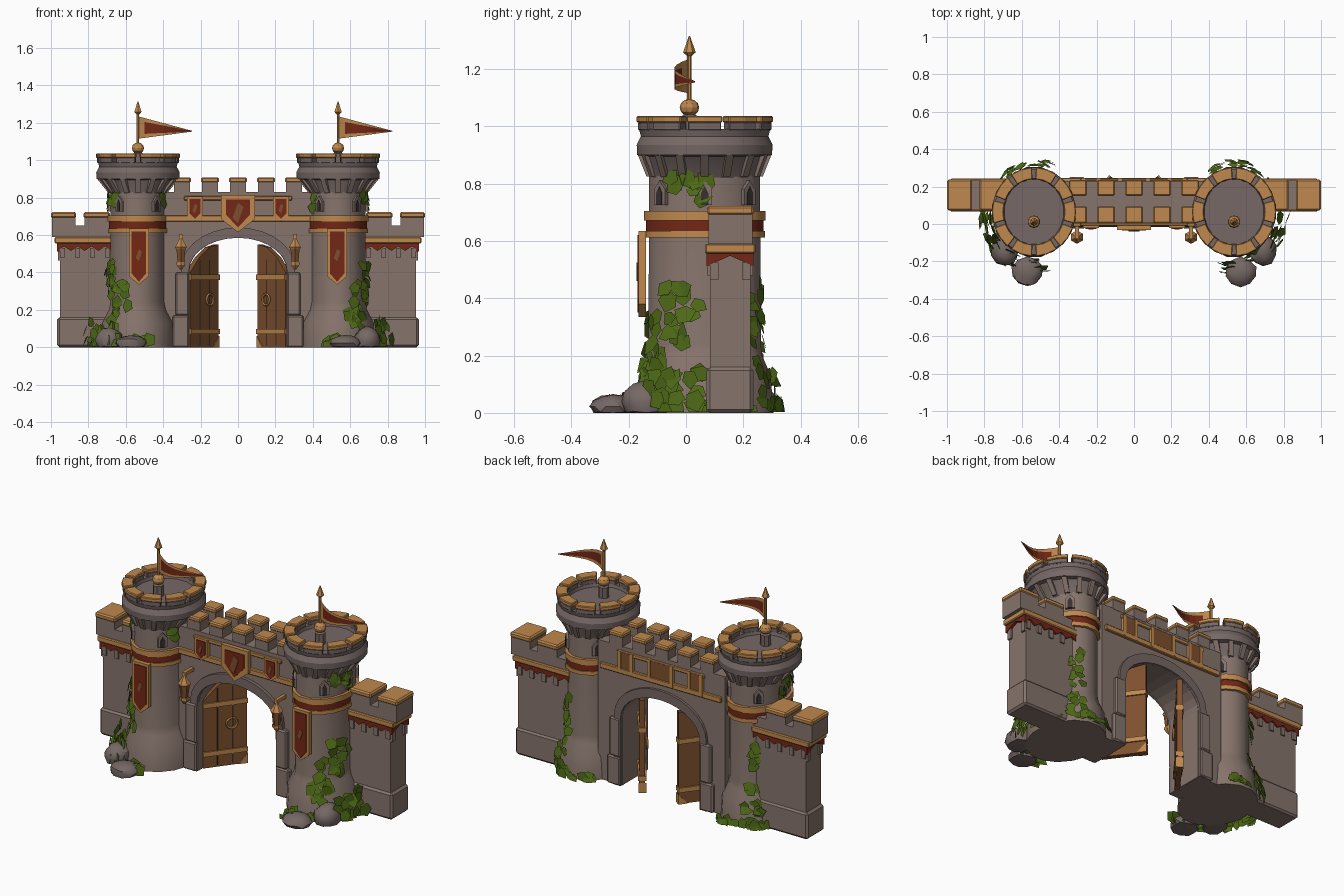
import bpy, bmesh, random
from math import sin, cos, pi, radians, sqrt
from mathutils import Vector

random.seed(7)
if "Cube" in bpy.data.objects:
    bpy.data.objects.remove(bpy.data.objects["Cube"])


def material(name, r, g, b):
    m = bpy.data.materials.new(name)
    m.use_nodes = True
    m.diffuse_color = (r, g, b, 1)
    m.node_tree.nodes["Principled BSDF"].inputs["Base Color"].default_value = (r, g, b, 1)
    return m


STONE = material("warm stone", .24, .175, .15)
DARK = material("grey stone", .18, .14, .13)
TAN = material("golden trim", .52, .25, .075)
RED = material("dark red cloth", .17, .02, .008)
WOOD = material("door wood", .21, .08, .027)
GREEN = material("ivy green", .075, .14, .008)
SHADE = material("window dark", .04, .03, .03)


def finish(name, bm, mats, angle=0, bevel=0):
    bmesh.ops.recalc_face_normals(bm, faces=bm.faces)
    mesh = bpy.data.meshes.new(name)
    bm.to_mesh(mesh)
    bm.free()
    ob = bpy.data.objects.new(name, mesh)
    bpy.context.collection.objects.link(ob)
    for m in mats if isinstance(mats, list) else [mats]:
        mesh.materials.append(m)
    if bevel:
        mod = ob.modifiers.new("worn edges", "BEVEL")
        mod.width, mod.segments = bevel, 1
    if angle:
        bpy.ops.object.select_all(action="DESELECT")
        ob.select_set(True)
        bpy.context.view_layer.objects.active = ob
        bpy.ops.object.shade_smooth_by_angle(angle=radians(angle))
    return ob


def prism(name, pts, vec, mat, bevel=0):
    """Extrude a flat outline of 3D points along vec."""
    bm = bmesh.new()
    a = [bm.verts.new(p) for p in pts]
    b = [bm.verts.new(Vector(p) + Vector(vec)) for p in pts]
    bm.faces.new(a)
    bm.faces.new(b)
    for i in range(len(a)):
        j = (i + 1) % len(a)
        bm.faces.new((a[i], a[j], b[j], b[i]))
    return finish(name, bm, mat, bevel=bevel)


def box(name, x, y, z, mat, bevel=0):
    pts = [(x[0], y[0], z[0]), (x[1], y[0], z[0]), (x[1], y[1], z[0]), (x[0], y[1], z[0])]
    return prism(name, pts, (0, 0, z[1] - z[0]), mat, bevel)


def lathe(name, centre, profile, n, mat, angle=30):
    """Stack elliptical rings given as (rx, ry, z)."""
    bm = bmesh.new()
    rings = [[bm.verts.new((centre[0] + rx * cos(2 * pi * (i + .5) / n),
                            centre[1] + ry * sin(2 * pi * (i + .5) / n), z))
              for i in range(n)] for rx, ry, z in profile]
    for lo, hi in zip(rings, rings[1:]):
        for i in range(n):
            j = (i + 1) % n
            bm.faces.new((lo[i], lo[j], hi[j], hi[i]))
    bm.faces.new(rings[0])
    bm.faces.new(rings[-1])
    return finish(name, bm, mat, angle)


def banner(name, x, y, z, w, h, cut):
    """Pointed cloth with a trim border, red field and small emblem."""
    def outline(f, yy):
        top, low = z - (1 - f) * w, z - h + (1 - f) * w
        return [(x - w * f, yy, top), (x + w * f, yy, top), (x + w * f, yy, low + cut),
                (x, yy, low), (x - w * f, yy, low + cut)]
    prism(name + "_border", outline(1, y), (0, .025, 0), TAN)
    prism(name + "_field", outline(.72, y - .004), (0, .006, 0), RED)
    m, e = z - h * .47, w * .32
    prism(name + "_emblem", [(x - e, y - .007, m - e), (x, y - .007, m - 2 * e), (x + e, y - .007, m + e),
                             (x, y - .007, m + 1.8 * e)], (0, .005, 0), WOOD)


CY = .065


def ring_point(cx, s, a, rx, ry, z):
    return Vector((cx + s * rx * cos(radians(a)), CY + ry * sin(radians(a)), z))


def ivy(name, cx, s):
    """Scatter leaf plates: (angle range, height range, outward range, count, size)."""
    patches = [((-70, -38), (.1, .34), (.006, .02), 16, .04), ((-40, -5), (.24, .45), (.006, .025), 16, .038),
               ((-105, 15), (0, .05), (.01, .09), 34, .04), ((-40, 0), (.02, .14), (.02, .09), 18, .04),
               ((-40, 8), (.74, .82), (.004, .012), 9, .04), ((48, 72), (.03, .47), (.006, .02), 20, .036),
               ((30, 125), (0, .04), (.005, .04), 20, .035), ((205, 225), (.74, .82), (.004, .01), 4, .035)]
    bm = bmesh.new()
    for ar, zr, out, count, size in patches:
        for _ in range(count):
            a, z, o = random.uniform(*ar), random.uniform(*zr), random.uniform(*out)
            t = min(max((z - .1) / .1, 0), 1)
            p = ring_point(cx, s, a, .2 - .05 * t + o, .245 - .045 * t + o, z)
            n = Vector((s * cos(radians(a)), sin(radians(a)), random.uniform(-.1, .5)))
            n += Vector((random.uniform(-.3, .3), random.uniform(-.3, .3), 0))
            u = n.cross(Vector((0, 0, 1))).normalized()
            v = u.cross(n).normalized()
            w = random.uniform(0, 6)
            leaf = []
            for k in range(5):
                r = size * random.uniform(.6, 1.15)
                q = p + u * r * cos(w + k * 1.257) + v * r * sin(w + k * 1.257)
                q.z = max(q.z, .003)
                leaf.append(bm.verts.new(q))
            bm.faces.new(leaf)
    finish(name, bm, GREEN)


def rock(name, x, y, sx, sy, h):
    bm = bmesh.new()
    bmesh.ops.create_icosphere(bm, subdivisions=2, radius=1)
    for v in bm.verts:
        k = random.uniform(.92, 1.06)
        v.co = (x + v.co.x * sx * k, y + v.co.y * sy * k, max(0, h * (.35 + .65 * v.co.z * k)))
    finish(name, bm, DARK, 35)


def flag(name, x, y):
    bm = bmesh.new()
    cols = 8
    grid = []
    for i in range(cols + 1):
        t = i / cols
        half = .058 * (1 - t) + .002
        mid = 1.175 - .02 * t
        grid.append([bm.verts.new((x + .29 * t, y - .06 * sin(t * pi * 1.15) * (1 - .3 * t), mid + half * f))
                     for f in (-1, -.6, .6, 1)])
    for i in range(cols):
        for j in range(3):
            f = bm.faces.new((grid[i][j], grid[i + 1][j], grid[i + 1][j + 1], grid[i][j + 1]))
            f.material_index = int(j == 1 and i > 0)
    finish(name, bm, [TAN, RED])


def tower(side, s):
    cx = .535 * s
    c = (cx, CY)
    lathe(side + "_tower_body", c, [(.2, .245, 0), (.195, .235, .13), (.158, .205, .2), (.15, .2, .24),
                                    (.148, .197, .84)], 16, STONE)
    for part, z0, z1, g, m in (("lower_trim", .612, .634, .014, TAN), ("red_band", .634, .672, .009, RED),
                               ("upper_trim", .672, .705, .016, TAN)):
        lathe(side + "_tower_" + part, c, [(.15 + g, .2 + g, z0), (.15 + g, .2 + g, z1)], 16, m)
    # crown with corbels, floor and capped merlons
    lathe(side + "_crown", c, [(.148, .195, .82), (.17, .205, .86), (.2, .215, .895), (.224, .238, .9), (.226, .24, .935),
                               (.21, .225, .965), (.216, .232, .99), (.165, .18, .99), (.16, .175, .972)], 20, DARK, 25)
    for i in range(16):
        a = i * 22.5
        t = Vector((-sin(radians(a)) * s, cos(radians(a)), 0)) * .014
        q = [ring_point(cx, s, a, r, r + d, z) - t for r, d, z in
             ((.145, .045, .825), (.158, .045, .825), (.218, .015, .9), (.145, .045, .9))]
        prism(side + "_corbel", q, t * 2, STONE)
    for i in range(10):
        a = i * 36
        for part, g, z0, z1, m in (("merlon", 0, .985, 1.015, DARK), ("merlon_cap", .005, 1.013, 1.036, TAN)):
            w = 14.5 + g * 150
            arc = [a - w, a, a + w]
            q = [ring_point(cx, s, k, .22 + g, .234 + g, z0) for k in arc]
            q += [ring_point(cx, s, k, .168 - g, .18 - g, z0) for k in reversed(arc)]
            prism(side + "_" + part, q, (0, 0, z1 - z0), m, .004)
    # arched slit windows
    for a in (-50, -130, 50, 130, 0):
        p = ring_point(cx, s, a, .143, .192, .725)
        n = Vector((s * cos(radians(a)) / .15, sin(radians(a)) / .2, 0)).normalized()
        t = Vector((-n.y, n.x, 0))
        for part, w, h, d, m in (("frame", .026, .085, .016, STONE), ("slit", .013, .065, .019, SHADE)):
            q = [p + t * w * k + Vector((0, 0, h * f)) for k, f in ((-1, 0), (1, 0), (1, .65), (0, 1), (-1, .65))]
            prism(side + "_window_" + part, q, n * d, m)
    # finial and flag
    lathe(side + "_finial", (cx, .012), [(.03, .03, .97), (.03, .03, 1.035), (.02, .02, 1.042)], 8, DARK)
    lathe(side + "_ball", (cx, .012), [(.033 * sin(k * pi / 6) + .001, .033 * sin(k * pi / 6) + .001,
                                       1.065 - .03 * cos(k * pi / 6)) for k in range(7)], 10, TAN)
    lathe(side + "_flagpole", (cx, .012), [(.008, .008, 1.09), (.008, .008, 1.245), (.022, .022, 1.258),
                                           (.002, .002, 1.315)], 6, TAN)
    flag(side + "_flag", cx, .012)
    banner(side + "_tower_banner", .53 * s, -.165, .635, .054, .3, .045)
    ivy(side + "_ivy", cx, s)
    rock(side + "_large_rock", .69 * s, -.14, .075, .085, .11)
    rock(side + "_small_rock", .57 * s, -.255, .085, .08, .065)


def side_wall(side, s):
    def sx(a, b):
        return sorted((a * s, b * s))
    box(side + "_wall", sx(.6, .952), (.083, .225), (0, .6), STONE)
    pts = [(x * s, y, 0) for x, y in ((.6, .072), (.967, .072), (.967, .235), (.6, .235))]
    box(side + "_wall_plinth", sx(.6, .967), (.072, .235), (0, .16), STONE, .012)
    box(side + "_wall_trim", sx(.6, .98), (.066, .242), (.556, .59), TAN, .005)
    box(side + "_wall_parapet", sx(.6, .995), (.078, .232), (.59, .65), STONE)
    for a, b in ((.87, .995), (.69, .82)):
        box(side + "_wall_merlon", sx(a, b), (.078, .232), (.645, .695), STONE)
        box(side + "_wall_merlon_cap", sx(a - .005, b + .005), (.073, .237), (.69, .722), TAN, .008)
    # zigzag cloth and brackets under the trim
    for y, d in ((.072, .012), (.236, -.012)):
        q = [(.6 * s, y, .56), (.967 * s, y, .56)]
        q += [((.967 - .0367 * k) * s, y, .515 + .025 * (k % 2)) for k in range(11)]
        prism(side + "_wall_fringe", q, (0, d, 0), RED)
        for k in range(4):
            x = .94 - .08 * k
            box(side + "_wall_bracket", sx(x - .015, x + .012), sorted((y + d * .2, y + d)), (.48, .53), STONE)
    q = [(.967 * s, y, z) for y, z in ((.072, .56), (.236, .56), (.236, .512), (.154, .548), (.072, .512))]
    prism(side + "_wall_end_fringe", q, (-.016 * s, 0, 0), RED)
    for y in (.083, .195):
        box(side + "_wall_end_bracket", sx(.94, .963), (y, y + .03), (.465, .525), STONE)


def arch(hw, spring, rise, y, n=14):
    pts = [(hw * cos(pi * k / n), y, spring + rise * sin(pi * k / n)) for k in range(n + 1)]
    return [(hw, y, 0)] + pts + [(-hw, y, 0)]


def gate_half(side, s):
    # door leaf swung inward, with straps and ring handle
    hinge, along, out = Vector((.255 * s, .035, 0)), Vector((-.6 * s, .8, 0)), Vector((-.8 * s, -.6, 0))

    def at(d, z, n=0):
        return hinge + along * d + out * n + Vector((0, 0, z))
    prism(side + "_door", [at(d, z) for d, z in ((0, 0), (.25, 0), (.25, .55), (.17, .535), (.08, .48), (0, .4))],
          out * -.03, WOOD)
    for z in (.07, .36):
        prism(side + "_door_strap", [at(0, z, .008), at(.252, z, .008), at(.252, z + .028, .008), at(0, z + .028, .008)],
              out * -.046, TAN)
    for d in (.08, .165):
        prism(side + "_door_seam", [at(d, .01, .002), at(d + .006, .01, .002), at(d + .006, .47, .002), at(d, .47, .002)],
              out * -.004, SHADE)
    prism(side + "_door_foot", [at(.2, 0, .006), at(.254, 0, .006), at(.254, .06, .006)], out * -.042, TAN)
    bpy.ops.mesh.primitive_torus_add(major_segments=12, minor_segments=5, major_radius=.03, minor_radius=.007,
                                     location=at(.16, .255, .012), rotation=(pi / 2, 0, s * radians(-53)))
    bpy.context.object.name = side + "_door_ring"
    bpy.context.object.data.materials.append(TAN)
    # jamb blocks and lantern
    for x, z0, z1 in ((.35, 0, .17), (.335, .17, .4)):
        box(side + "_jamb", sorted((.262 * s, x * s)), (-.025, .25), (z0, z1), STONE, .008)
    box(side + "_lantern_bracket", sorted((.295 * s, .315 * s)), (-.08, .01), (.585, .605), TAN)
    lathe(side + "_lantern", (.305 * s, -.07), [(.006, .006, .6), (.012, .012, .575), (.036, .036, .535),
                                               (.03, .03, .525)], 6, TAN, 0)
    lathe(side + "_lantern_glass", (.305 * s, -.07), [(.028, .028, .527), (.02, .02, .45)], 6, WOOD, 0)
    lathe(side + "_lantern_base", (.305 * s, -.07), [(.026, .026, .455), (.026, .026, .44), (.006, .006, .415)], 6, TAN, 0)
    banner(side + "_gate_banner", .23 * s, -.022, .805, .042, .13, .03)


# gate wall with arched opening, arch ring and trim on both faces
prism("gate_wall", [(-.42, .005, 0), (-.42, .005, .83), (.42, .005, .83), (.42, .005, 0)] + arch(.26, .41, .175, .005),
      (0, .225, 0), STONE)
prism("arch_ring", arch(.305, .42, .22, -.015) + arch(.262, .41, .175, -.015)[::-1], (0, .26, 0), DARK)
for y0, y1 in ((-.014, .01), (.225, .246)):
    box("gate_lower_rail", (-.4, .4), (y0, y1), (.672, .705), TAN, .004)
    box("gate_upper_rail", (-.29, .29), (y0 + .004, y1 - .004), (.785, .808), TAN, .004)
for x, w in ((-.23, .04), (0, .075), (.23, .04)):
    box("back_panel", (x - w, x + w), (.225, .243), (.69, .8), WOOD)
    for k in (-1, 1):
        box("back_panel_post", (x + k * w - .01, x + k * w + .01), (.225, .247), (.68, .808), TAN)
banner("gate_shield", 0, -.032, .815, .09, .2, .07)

for i in range(5):
    x = (i - 2) * .15
    for y0, y1 in ((.008, .09), (.155, .232)):
        box("gate_merlon", (x - .043, x + .043), (y0, y1), (.825, .885), STONE)
        box("gate_merlon_cap", (x - .048, x + .048), (y0 - .004, y1 + .004), (.88, .908), TAN, .007)

for side, s in (("left", 1), ("right", -1)):
    tower(side, s)
    side_wall(side, s)
    gate_half(side, s)
